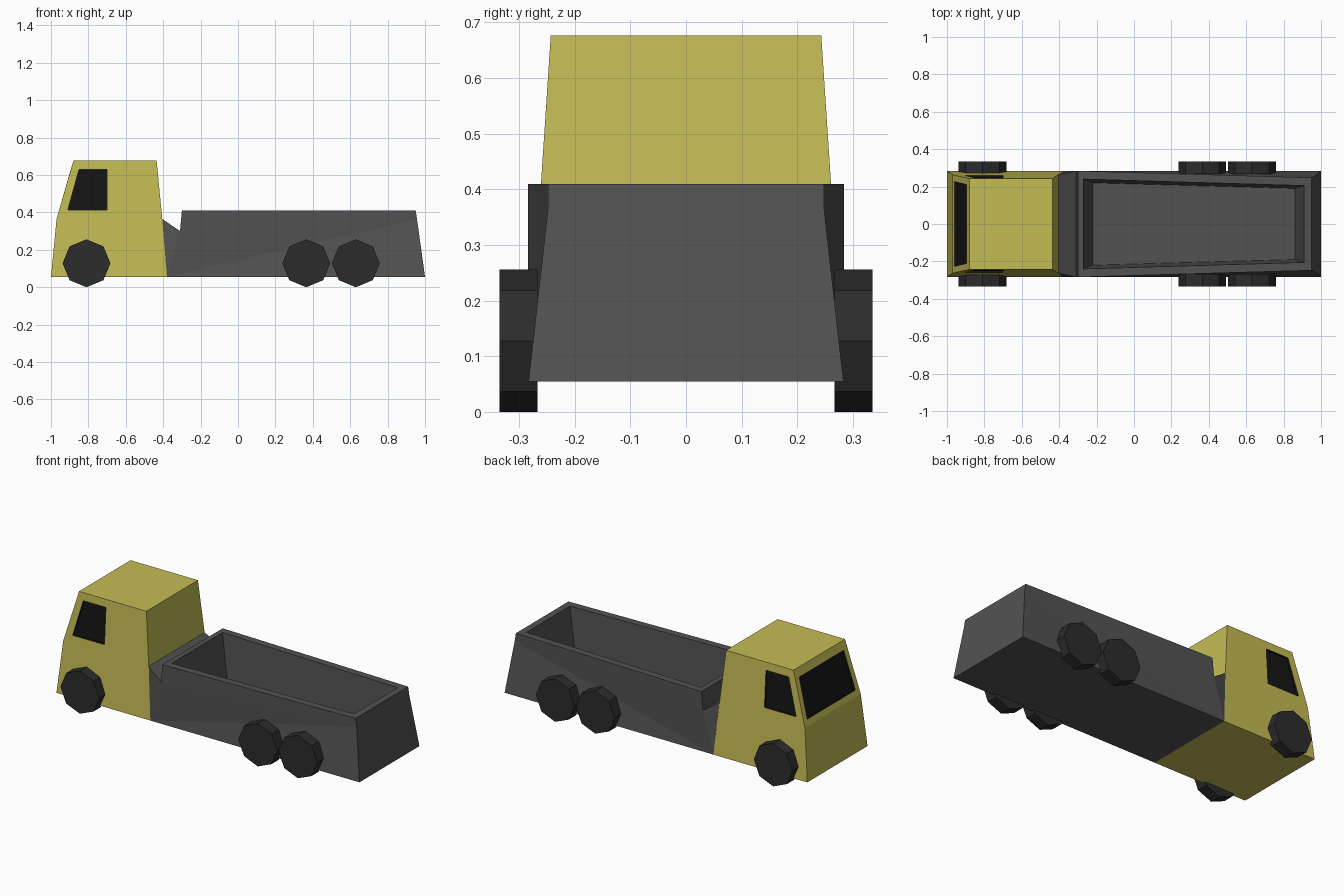
import bpy, bmesh, math
from mathutils import Vector, Matrix

if "Cube" in bpy.data.objects:
    bpy.data.objects.remove(bpy.data.objects["Cube"])


def material(name, rgb):
    m = bpy.data.materials.new(name)
    m.diffuse_color = (*rgb, 1)
    m.use_nodes = True
    m.node_tree.nodes["Principled BSDF"].inputs["Base Color"].default_value = m.diffuse_color
    return m


YELLOW = material("yellow_paint", (0.55, 0.50, 0.09))
GREY = material("dark_grey", (0.085, 0.085, 0.085))
RUBBER = material("rubber", (0.025, 0.025, 0.025))
GLASS = material("black_glass", (0.007, 0.007, 0.007))


def finish(bm, name, mats):
    bmesh.ops.remove_doubles(bm, verts=bm.verts, dist=0.0005)
    bmesh.ops.recalc_face_normals(bm, faces=bm.faces)
    me = bpy.data.meshes.new(name)
    bm.to_mesh(me)
    bm.free()
    for m in mats:
        me.materials.append(m)
    ob = bpy.data.objects.new(name, me)
    bpy.context.collection.objects.link(ob)
    return ob


def face(bm, pts, mat=0):
    f = bm.faces.new([bm.verts.new(p) for p in pts])
    f.material_index = mat


def framed_window(bm, outer, inner, push):
    """Quad frame around a recessed dark pane."""
    deep = [Vector(p) + Vector(push) for p in inner]
    for i in range(4):
        j = (i + 1) % 4
        face(bm, [outer[i], outer[j], inner[j], inner[i]])
        face(bm, [inner[i], inner[j], deep[j], deep[i]], 1)
    face(bm, deep, 1)


# Cab: tapered side profile with recessed windows
def cab_pt(x, z, s):
    return (x, s * (0.284 - 0.066 * (z - 0.055)), z)


P = [(-1, 0.055), (-0.97, 0.365), (-0.88, 0.677),
     (-0.435, 0.677), (-0.405, 0.365), (-0.38, 0.055)]
bm = bmesh.new()
for s in (1, -1):
    pt = [cab_pt(x, z, s) for x, z in P]
    face(bm, [pt[0], pt[1], pt[4], pt[5]])
    window = [(-0.91, 0.413), (-0.85, 0.63), (-0.70, 0.63), (-0.70, 0.413)]
    framed_window(bm, pt[1:5], [cab_pt(x, z, s) for x, z in window],
                  (0, -0.013 * s, 0))
for i in range(6):
    if i == 1:
        continue
    j = (i + 1) % 6
    face(bm, [cab_pt(*P[i], 1), cab_pt(*P[j], 1), cab_pt(*P[j], -1), cab_pt(*P[i], -1)])
# windscreen
outer = [cab_pt(*P[1], 1), cab_pt(*P[2], 1), cab_pt(*P[2], -1), cab_pt(*P[1], -1)]
inner = [(-0.96, 0.227, 0.40), (-0.895, 0.21, 0.627),
         (-0.895, -0.21, 0.627), (-0.96, -0.227, 0.40)]
framed_window(bm, outer, inner, (0.013, 0, -0.004))
finish(bm, "cab", [YELLOW, GLASS])

# Cargo bed: tapered open box joined to the cab by a sloping wedge
B = {"A": (-0.38, 0.284, 0.055), "B": (-0.405, 0.264, 0.365), "C": (-0.31, 0.284, 0.30),
     "D": (-0.30, 0.284, 0.41), "E": (0.95, 0.248, 0.41), "F": (0.957, 0.248, 0.365),
     "G": (1.0, 0.283, 0.055), "H": (-0.27, 0.24, 0.41), "I": (0.91, 0.205, 0.41),
     "J": (-0.22, 0.22, 0.10), "K": (0.86, 0.19, 0.10)}


def bed_pt(k, s):
    x, y, z = B[k]
    return (x, s * y, z)


bm = bmesh.new()
for s in (1, -1):
    for loop in ("ABC", "ACF", "AFG", "CDEF", "DEIH", "HIKJ"):
        face(bm, [bed_pt(k, s) for k in loop])
for a, b in ("AB", "BC", "CD", "DH", "HJ", "JK", "KI", "IE", "EF", "FG", "GA"):
    face(bm, [bed_pt(a, 1), bed_pt(b, 1), bed_pt(b, -1), bed_pt(a, -1)])
finish(bm, "cargo_bed", [GREY])

# Wheels: eight-sided, three per side
for axle, x in (("front", -0.81), ("middle", 0.365), ("rear", 0.63)):
    for side, s in (("left", 1), ("right", -1)):
        bm = bmesh.new()
        bmesh.ops.create_cone(bm, cap_ends=True, segments=8, radius1=0.128,
                              radius2=0.128, depth=0.068,
                              matrix=Matrix.Translation((x, s * 0.301, 0.128))
                              @ Matrix.Rotation(math.pi / 2, 4, 'X'))
        finish(bm, f"{axle}_{side}_wheel", [RUBBER])
